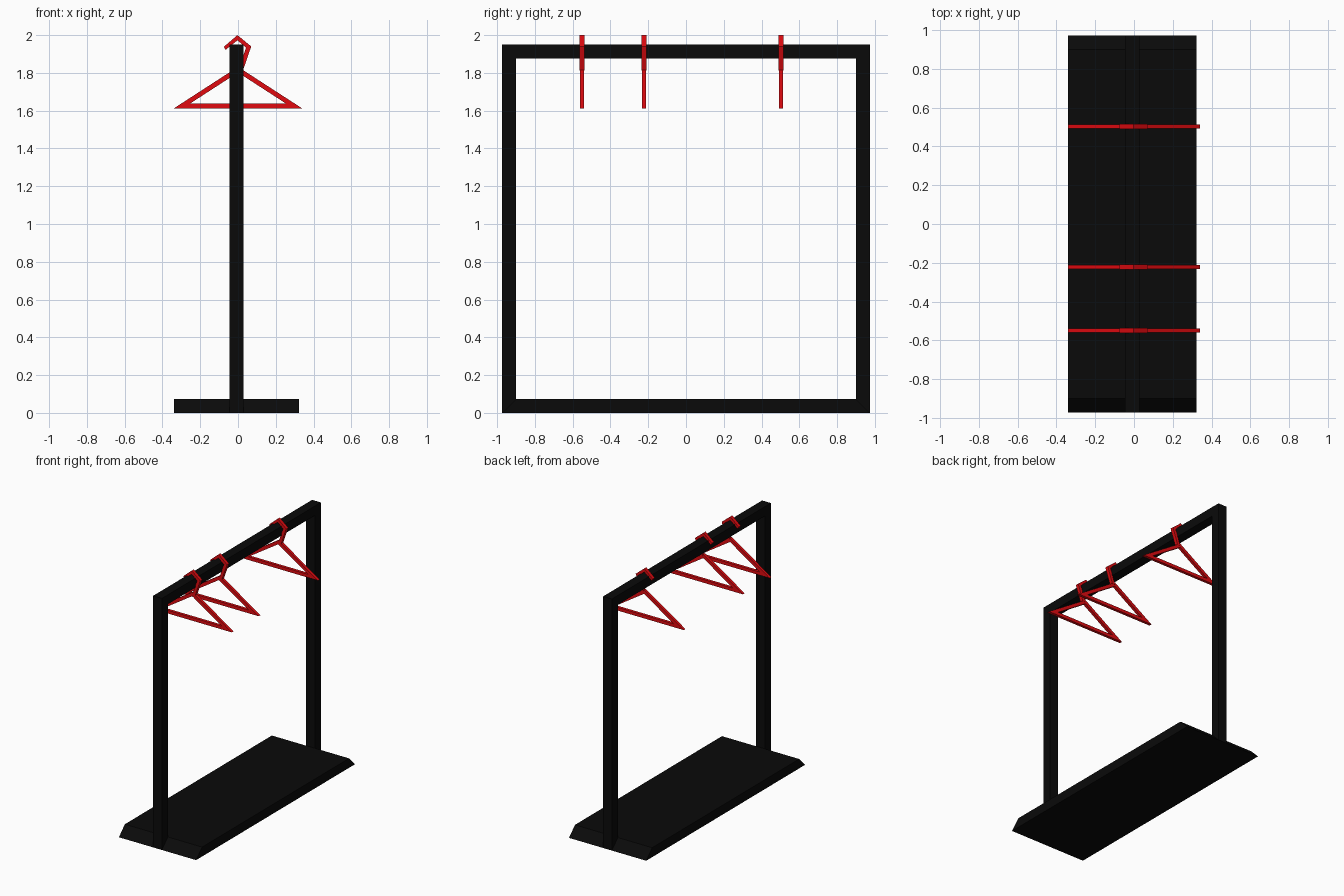
import bpy, bmesh

if "Cube" in bpy.data.objects:
    bpy.data.objects.remove(bpy.data.objects["Cube"])


def material(name, rgb):
    m = bpy.data.materials.new(name)
    m.diffuse_color = (*rgb, 1)
    m.use_nodes = True
    m.node_tree.nodes["Principled BSDF"].inputs["Base Color"].default_value = m.diffuse_color
    return m


BLACK = material("black_metal", (0.003, 0.003, 0.003))
RED = material("red_plastic", (0.75, 0.003, 0.005))


def strip(name, outer, inner, axis, lo, hi, mat, closed=False):
    """Mitred flat bar between two outlines, extruded from lo to hi along x or y."""
    def place(p, d):
        return (d, *p) if axis == 'x' else (p[0], d, p[1])
    bm = bmesh.new()
    rows = []
    for o, i in zip(outer, inner):
        rows.append([bm.verts.new(place(p, d))
                     for p, d in ((o, lo), (o, hi), (i, hi), (i, lo))])
    n = len(rows)
    for k in range(n if closed else n - 1):
        a, b = rows[k], rows[(k + 1) % n]
        for j in range(4):
            bm.faces.new((a[j], a[(j + 1) % 4], b[(j + 1) % 4], b[j]))
    if not closed:
        bm.faces.new(rows[0])
        bm.faces.new(rows[-1])
    bmesh.ops.recalc_face_normals(bm, faces=bm.faces[:])
    me = bpy.data.meshes.new(name)
    bm.to_mesh(me)
    bm.free()
    me.materials.append(mat)
    ob = bpy.data.objects.new(name, me)
    bpy.context.collection.objects.link(ob)
    return ob


# Frame: two posts and top rail, mitred into the base
Y, H, T = 0.973, 1.95, 0.073
strip("rack_frame",
      [(-Y, 0), (-Y, H), (Y, H), (Y, 0)],
      [(-Y + T, T), (-Y + T, H - T), (Y - T, H - T), (Y - T, T)],
      'x', -0.046, 0.029, BLACK)

# Base plate with sloping ends
strip("base_plate", [(-Y, 0), (Y, 0)], [(-Y + T, T), (Y - T, T)],
      'x', -0.34, 0.322, BLACK)

# Hangers: triangular body and angular hook
W = 0.011
for n, y in enumerate((-0.55, -0.222, 0.503), 1):
    strip(f"hanger_body_{n}",
          [(-0.34, 1.612), (0.34, 1.612), (0, 1.832)],
          [(-0.255, 1.637), (0.255, 1.637), (0, 1.802)],
          'y', y - W, y + W, RED, closed=True)
    strip(f"hanger_hook_{n}",
          [(0.026, 1.812), (0.07, 1.94), (-0.003, 2.0), (-0.075, 1.938)],
          [(0.002, 1.815), (0.043, 1.934), (-0.003, 1.972), (-0.066, 1.922)],
          'y', y - W - 0.002, y + W + 0.002, RED)
